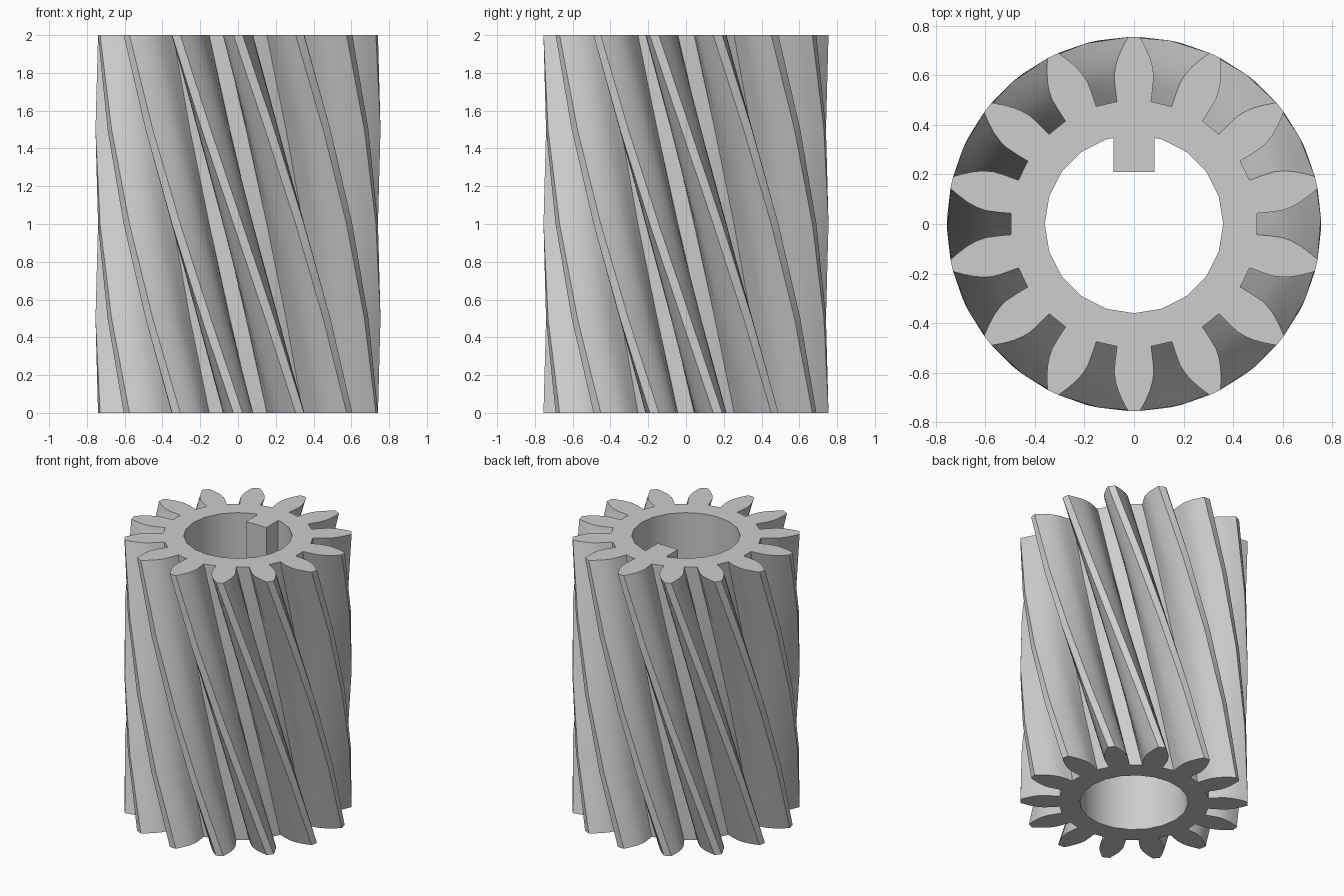
import bpy, bmesh, math

cube = bpy.data.objects.get("Cube")
if cube:
    bpy.data.objects.remove(cube, do_unlink=True)

TEETH = 14
PITCH = math.tau / TEETH
TWIST = 2 * PITCH
HEIGHT = 2.0
SLICES = 4
BORE_RADIUS = 0.36
BORE_SIDES = 20

steel = bpy.data.materials.new("grey_steel")
steel.use_nodes = True
colour = (0.61, 0.61, 0.61, 1)
steel.diffuse_color = colour
steel.node_tree.nodes["Principled BSDF"].inputs["Base Color"].default_value = colour

# Half of one tooth gap, from floor to tip: (distance outward, half width)
gap_half = [(0.497, 0.043), (0.55, 0.048), (0.6, 0.055), (0.635, 0.068),
            (0.67, 0.087), (0.705, 0.113), (0.741, 0.144)]
gap = [(x, -y) for x, y in reversed(gap_half)] + gap_half


def finish(bm, name):
    bmesh.ops.recalc_face_normals(bm, faces=bm.faces)
    mesh = bpy.data.meshes.new(name)
    bm.to_mesh(mesh)
    bm.free()
    mesh.materials.append(steel)
    obj = bpy.data.objects.new(name, mesh)
    bpy.context.collection.objects.link(obj)
    return obj


def gear_ring(bm, z):
    """One twisted slice of the toothed outline."""
    twist = TWIST * (1 - z / HEIGHT)
    ring = []
    for tooth in range(TEETH):
        a = tooth * PITCH + twist
        c, s = math.cos(a), math.sin(a)
        ring += [bm.verts.new((x * c - y * s, x * s + y * c, z)) for x, y in gap]
    return ring


def bore_ring(bm, z):
    angles = [i * math.tau / BORE_SIDES for i in range(BORE_SIDES)]
    return [bm.verts.new((BORE_RADIUS * math.cos(a), BORE_RADIUS * math.sin(a), z))
            for a in angles]


def bridge(bm, low, high):
    for i in range(len(low)):
        j = (i + 1) % len(low)
        bm.faces.new((low[i], low[j], high[j], high[i]))


# Helical gear body with a straight bore
bm = bmesh.new()
outer = [gear_ring(bm, HEIGHT * i / SLICES) for i in range(SLICES + 1)]
inner = [bore_ring(bm, z) for z in (0, HEIGHT)]
for rings in (outer, inner):
    for low, high in zip(rings, rings[1:]):
        bridge(bm, low, high)

# Flat end faces between the teeth and the bore
for end in (0, -1):
    edges = []
    for ring in (outer[end], inner[end]):
        edges += [bm.edges.get((ring[i - 1], ring[i])) for i in range(len(ring))]
    bmesh.ops.triangle_fill(bm, use_beauty=True, use_dissolve=False, edges=edges)
gear = finish(bm, "helical_gear")
bpy.context.view_layer.objects.active = gear
gear.select_set(True)
bpy.ops.object.shade_smooth_by_angle(angle=math.radians(30))

# Square key inside the bore, flush with the top
KEY_LENGTH = 1.0
bm = bmesh.new()
bmesh.ops.create_cube(bm, size=1)
bmesh.ops.scale(bm, vec=(0.166, 0.15, KEY_LENGTH), verts=bm.verts)
bmesh.ops.translate(bm, vec=(0, 0.285, HEIGHT - KEY_LENGTH / 2), verts=bm.verts)
finish(bm, "bore_key")
